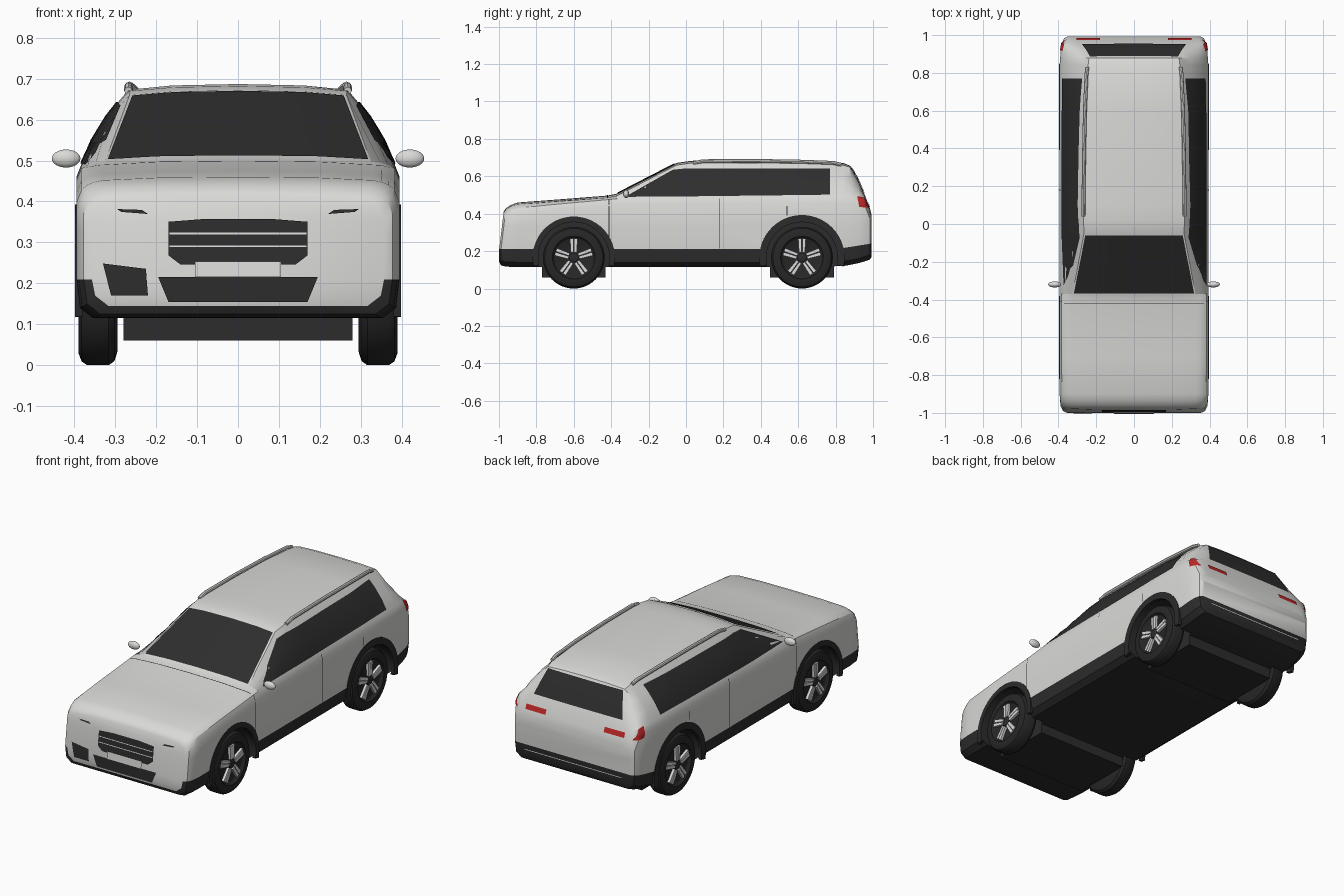
import bpy, bmesh, math
from mathutils import Vector
from mathutils.bvhtree import BVHTree

if "Cube" in bpy.data.objects:
    bpy.data.objects.remove(bpy.data.objects["Cube"])


def mat(name, r, g, b):
    m = bpy.data.materials.new(name)
    m.diffuse_color = (r, g, b, 1)
    m.use_nodes = True
    m.node_tree.nodes["Principled BSDF"].inputs["Base Color"].default_value = m.diffuse_color
    return m


PAINT = mat("light grey paint", .70, .70, .68)
TRIM = mat("dark trim", .025, .025, .026)
GLASS = mat("dark glass", .027, .027, .028)
TYRE = mat("tyre black", .02, .02, .02)
SILVER = mat("silver", .72, .72, .72)
RED = mat("red lamp", .5, .02, .02)


def finish(name, bm, mats, normals=True, angle=35):
    if normals:
        bmesh.ops.recalc_face_normals(bm, faces=bm.faces[:])
    me = bpy.data.meshes.new(name)
    bm.to_mesh(me)
    bm.free()
    for m in mats:
        me.materials.append(m)
    ob = bpy.data.objects.new(name, me)
    bpy.context.collection.objects.link(ob)
    smooth(ob, angle)
    return ob


def smooth(ob, angle):
    bpy.ops.object.select_all(action='DESELECT')
    ob.select_set(True)
    bpy.context.view_layer.objects.active = ob
    bpy.ops.object.shade_smooth_by_angle(angle=math.radians(angle))


def lathe(bm, prof, c, s=1, a0=0, a1=360, n=40, closed=False):
    """Turn (x, radius) points around the x axis at centre c = (y, z)."""
    rows = []
    for k in range(n + 1):
        a = math.radians(a0 + (a1 - a0) * k / n)
        rows.append([bm.verts.new((s * x, c[0] + r * math.cos(a), c[1] + r * math.sin(a))) for x, r in prof])
    m = len(prof)
    for A, B in zip(rows, rows[1:]):
        for i in range(m if closed else m - 1):
            j = (i + 1) % m
            bm.faces.new((A[i], A[j], B[j], B[i]))
    if closed:
        bm.faces.new(rows[0])
        bm.faces.new(rows[-1])
    bmesh.ops.remove_doubles(bm, verts=bm.verts[:], dist=1e-5)


def box(bm, lo, hi):
    vs = bmesh.ops.create_cube(bm, size=1)['verts']
    for v in vs:
        v.co = [(a + b) / 2 + t * (b - a) for a, b, t in zip(lo, hi, v.co)]
    return vs


# Body shell: cross-sections along y
# y, half width, bottom, shoulder z, roof half width, roof edge z, roof centre z
STATIONS = [
    (-1.0, .357, .145, .385, .29, .405, .412),
    (-.99, .377, .125, .40, .31, .422, .43),
    (-.965, .389, .117, .415, .32, .44, .447),
    (-.90, .394, .115, .43, .33, .452, .46),
    (-.70, .395, .115, .45, .33, .467, .475),
    (-.42, .395, .115, .475, .33, .487, .497),
    (-.37, .395, .115, .48, .325, .497, .507),
    (-.05, .395, .115, .485, .265, .66, .672),
    (.02, .395, .115, .485, .267, .67, .682),
    (.10, .395, .115, .487, .268, .673, .687),
    (.60, .395, .115, .49, .258, .669, .682),
    (.84, .394, .12, .49, .243, .66, .672),
    (.88, .391, .127, .49, .238, .648, .655),
    (.92, .388, .135, .49, .26, .575, .582),
    (.955, .382, .145, .478, .29, .497, .503),
    (.983, .37, .155, .405, .30, .425, .43),
    (.993, .352, .17, .37, .29, .385, .39)]


def section(y, w, zb, zs, xr, ze, zc):
    z3 = .21 + max(0, y - .8) * .16
    h = [(0, zb), (w - .04, zb), (w - .008, zb + .025), (w, z3), (w, .33), (w, zs - .03), (w - .012, zs)]
    for t in (1 / 3, 2 / 3):
        h.append((w - .012 + (xr - w + .012) * t + .003 + .04 * (ze - zs), zs + (ze - zs) * t + .003))
    h += [(xr, ze), (xr * .6, ze + .75 * (zc - ze)), (0, zc)]
    full = h + [(-x, z) for x, z in h[-2:0:-1]]
    lean = .12 if y < -.95 else 0
    return [(x, y + max(0, z - .2) * lean, z) for x, z in full]


bm = bmesh.new()
rings = [[bm.verts.new(p) for p in section(*s)] for s in STATIONS]
N = len(rings[0])
for A, B in zip(rings, rings[1:]):
    for k in range(N):
        f = bm.faces.new((A[k], A[(k + 1) % N], B[(k + 1) % N], B[k]))
        f.material_index = 1 if min(k, N - 1 - k) < 3 else 0
for ring, rear in ((rings[0], False), (rings[-1], True)):
    for i in range(N // 2):
        q = list(dict.fromkeys((ring[i], ring[i + 1], ring[(N - i - 1) % N], ring[(N - i) % N])))
        bm.faces.new(q).material_index = 1 if rear and i < 3 else 0
bmesh.ops.recalc_face_normals(bm, faces=bm.faces[:])
surface = BVHTree.FromBMesh(bm)
body = finish("body_shell", bm, [PAINT, TRIM])

# Wheel arches cut out of the body
AXLES = {"front": (-.60, .165, .220), "rear": (.62, .165, .228)}
bm = bmesh.new()
for y, z, r in AXLES.values():
    for s in (1, -1):
        lathe(bm, [(.28, 0), (.28, .195), (.5, .195), (.5, 0)], (y, z), s)
for f in bm.faces:
    f.material_index = 1
cutter = finish("arch_cutter", bm, [PAINT, TRIM])
cutter.hide_render = True
mod = body.modifiers.new("arches", 'BOOLEAN')
mod.operation, mod.solver, mod.object = 'DIFFERENCE', 'EXACT', cutter
bpy.context.view_layer.objects.active = body
bpy.ops.object.modifier_apply(modifier="arches")
bpy.data.objects.remove(cutter)
smooth(body, 28)

# Wheels, arch trims and inner wells
for end, (y, z, r) in AXLES.items():
    bm = bmesh.new()
    box(bm, (-.28, y - .17, .06), (.28, y + .17, .25))
    finish(end + "_inner_well", bm, [TRIM])
    for s, side in ((1, "right"), (-1, "left")):
        tag = end + "_" + side
        bm = bmesh.new()
        lathe(bm, [(.38, .19), (.398, .19), (.398, r), (.38, r)], (y, z), s, -12, 192, 32, True)
        finish(tag + "_arch_trim", bm, [TRIM])
        bm = bmesh.new()
        lathe(bm, [(.294, 0), (.294, .13), (.302, .155), (.316, .165), (.368, .165), (.382, .156), (.39, .135),
                   (.389, .114), (.376, .107), (.372, .1), (.372, 0)], (y, z), s, n=48)
        finish(tag + "_tyre", bm, [TYRE])
        bm = bmesh.new()
        for k in range(5):
            a = math.radians(90 + 72 * k)
            for o in (-.0115, .0115):
                for v in box(bm, (.365, .027, o - .0095), (.386, .102, o + .0095)):
                    x, u, t = v.co
                    t *= .75 + 3 * (u - .027)
                    v.co = (s * x, y + u * math.cos(a) - t * math.sin(a), z + u * math.sin(a) + t * math.cos(a))
        finish(tag + "_spokes", bm, [SILVER])
        bm = bmesh.new()
        lathe(bm, [(.365, .025), (.383, .025), (.386, .018), (.386, 0)], (y, z), s, n=20)
        finish(tag + "_hub", bm, [TRIM])


# Thin panels projected onto the body from one direction
def panel(name, pts, view, m, off=.004, step=.03):
    d = {"front": (0, 1, 0), "rear": (0, -1, 0), "right": (-1, 0, 0), "left": (1, 0, 0), "top": (0, 0, -1)}[view]
    d = Vector(d)
    ax = [i for i in range(3) if abs(d[i]) < .5]
    bm = bmesh.new()
    vs = []
    for p in pts:
        co = -2 * d
        co[ax[0]], co[ax[1]] = p
        vs.append(bm.verts.new(co))
    bm.faces.new(vs)
    for i, a in enumerate(ax):
        lo, hi = min(p[i] for p in pts), max(p[i] for p in pts)
        no = Vector((0, 0, 0))
        no[a] = 1
        for k in range(1, int((hi - lo) / step) + 1):
            bmesh.ops.bisect_plane(bm, geom=bm.verts[:] + bm.edges[:] + bm.faces[:],
                                   plane_co=no * (lo + k * step), plane_no=no)
    lost = []
    for v in bm.verts:
        hit, n, _, _ = surface.ray_cast(v.co, d)
        if hit is None:
            lost.append(v)
        else:
            v.co = hit + n * off
    bmesh.ops.delete(bm, geom=lost, context='VERTS')
    bm.normal_update()
    if sum((f.normal.dot(d) for f in bm.faces), 0) > 0:
        bmesh.ops.reverse_faces(bm, faces=bm.faces[:])
    finish(name, bm, [m], False)


def rect(a0, a1, b0, b1):
    return [(a0, b0), (a1, b0), (a1, b1), (a0, b1)]


def sym(half):
    return half + [(-x, z) for x, z in reversed(half)]


# Glass
panel("windscreen", sym([(.318, -.365), (.258, -.06)]), "top", GLASS)
panel("rear_window", sym([(.275, .512), (.232, .642)]), "rear", GLASS)
for side in ("right", "left"):
    panel(side + "_side_window", [(-.325, .488), (0, .491), (.77, .50), (.77, .64), (0, .64), (-.07, .632)], side, GLASS)
    panel(side + "_tail_lamp", [(.915, .492), (.95, .483), (.975, .43), (.925, .437)], side, RED, step=.01)
    for nm, y, z0, z1 in (("front_door", -.412, .215, .475), ("middle_door", .18, .215, .48), ("rear_door", .54, .39, .44)):
        panel(side + "_" + nm + "_gap", rect(y - .002, y + .002, z0, z1), side, TRIM, .002)
panel("bonnet_gap", rect(-.37, .37, -.422, -.417), "top", TRIM, .002)

# Nose details
panel("grille", sym([(.14, .245), (.17, .268), (.17, .35), (.08, .357)]), "front", TRIM)
for z in (.29, .321):
    panel("grille_bar", rect(-.167, .167, z - .002, z + .002), "front", SILVER, .007)
panel("lower_intake", sym([(.17, .155), (.195, .215)]), "front", TRIM)
panel("number_plate", rect(-.105, .105, .215, .253), "front", PAINT, .008)
panel("left_vent", [(-.31, .17), (-.22, .17), (-.225, .235), (-.33, .248)], "front", TRIM)
for s, side in ((1, "right"), (-1, "left")):
    panel(side + "_headlamp", [(s * .22, .369), (s * .285, .374), (s * .295, .381), (s * .235, .379)], "front", GLASS)
    # Tail details
    panel(side + "_rear_lamp", rect(*sorted((s * .18, s * .305)), .432, .458), "rear", RED)
    # Door mirrors
    bm = bmesh.new()
    bmesh.ops.create_uvsphere(bm, u_segments=20, v_segments=12, radius=1)
    for v in bm.verts:
        v.co = (s * .42 + .035 * v.co.x, -.32 + .016 * v.co.y, .505 + .022 * v.co.z)
    finish(side + "_mirror", bm, [PAINT], angle=60)
    # Roof rails
    cu = bpy.data.curves.new(side + "_roof_rail", 'CURVE')
    cu.dimensions, cu.bevel_depth, cu.bevel_resolution, cu.use_fill_caps = '3D', .010, 2, True
    sp = cu.splines.new('POLY')
    path = [(.268, .04, .67), (.268, .09, .681), (.265, .35, .683), (.26, .6, .679), (.252, .79, .672), (.248, .83, .662)]
    sp.points.add(len(path) - 1)
    for p, (x, y, z) in zip(sp.points, path):
        p.co = (s * x, y, z, 1)
    cu.materials.append(PAINT)
    rail = bpy.data.objects.new(side + "_roof_rail", cu)
    bpy.context.collection.objects.link(rail)
    bpy.ops.object.select_all(action='DESELECT')
    rail.select_set(True)
    bpy.context.view_layer.objects.active = rail
    bpy.ops.object.convert(target='MESH')
    smooth(rail, 40)
panel("rear_bumper_strip", rect(-.3, .3, .212, .216), "rear", SILVER)
